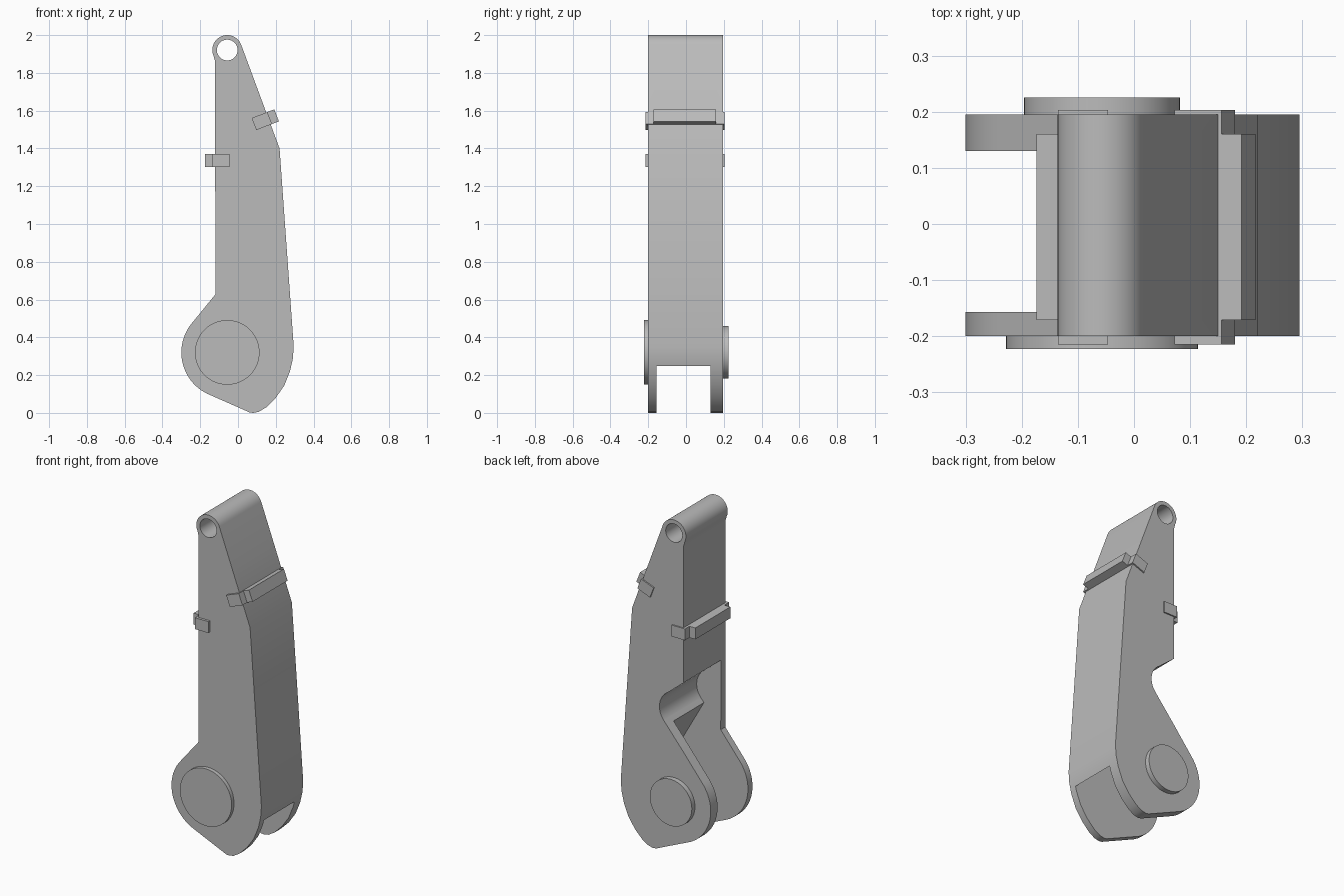
import bpy, bmesh
from math import sin, cos, radians
from mathutils import Matrix, Vector

if "Cube" in bpy.data.objects:
    bpy.data.objects.remove(bpy.data.objects["Cube"])

grey = bpy.data.materials.new("plain grey")
grey.use_nodes = True
COLOUR = (0.5, 0.5, 0.5, 1)
grey.diffuse_color = COLOUR
grey.node_tree.nodes["Principled BSDF"].inputs["Base Color"].default_value = COLOUR

FRONT, BACK = -0.2, 0.195             # outer faces of the body
INNER_FRONT, INNER_BACK = -0.157, 0.13  # inner faces of the two cheeks
PIVOT, LOBE = Vector((-0.057, 0.32)), 0.243
EYE = Vector((-0.057, 1.921))


def arc(centre, radius, start, end, steps):
    """Points on an arc, angles in degrees."""
    angles = [radians(start + (end - start) * i / steps) for i in range(steps + 1)]
    return [(centre[0] + radius * cos(a), centre[1] + radius * sin(a)) for a in angles]


def prism(name, points, y0, y1, matrix=Matrix()):
    """Extrude an x-z outline from y0 to y1."""
    bm = bmesh.new()
    face = bm.faces.new([bm.verts.new((x, y0, z)) for x, z in points])
    new = bmesh.ops.extrude_face_region(bm, geom=[face])["geom"]
    verts = [v for v in new if isinstance(v, bmesh.types.BMVert)]
    bmesh.ops.translate(bm, verts=verts, vec=(0, y1 - y0, 0))
    bm.transform(matrix)
    bmesh.ops.recalc_face_normals(bm, faces=bm.faces)
    mesh = bpy.data.meshes.new(name)
    bm.to_mesh(mesh)
    bm.free()
    mesh.materials.append(grey)
    ob = bpy.data.objects.new(name, mesh)
    bpy.context.collection.objects.link(ob)
    return ob


def select(ob):
    bpy.ops.object.select_all(action="DESELECT")
    ob.select_set(True)
    bpy.context.view_layer.objects.active = ob


def cut(ob, cutter):
    cutter.hide_render = True
    mod = ob.modifiers.new("cut", "BOOLEAN")
    mod.operation, mod.solver, mod.object = "DIFFERENCE", "EXACT", cutter
    select(ob)
    bpy.ops.object.modifier_apply(modifier=mod.name)
    bpy.data.objects.remove(cutter)


def rect(x0, x1, z0, z1):
    return [(x0, z0), (x1, z0), (x1, z1), (x0, z1)]


# Body outline: round lobe, blunt toe, tapering side and eye at the top
outline = [(-0.12, 0.627)]
outline += arc(PIVOT, LOBE, 140, 244, 24)
outline += [(0.04, 0.012), (0.06, 0.003), (0.08, 0), (0.11, 0.006), (0.15, 0.03),
            (0.2, 0.08), (0.245, 0.145), (0.275, 0.22), (0.29, 0.285), (0.295, 0.35)]
outline += [(0.22, 1.4)]
outline += arc(EYE, 0.079, 21, 205, 24)
outline += [(-0.121, 1.86)]
body = prism("link_body", outline, FRONT, BACK)

# Hollow between the cheeks at the lower end
cut(body, prism("slot_cutter", [(-0.1, 0.8), (-0.012, 0.765), (0.294, 0.228), (0.5, 0.228),
                                (0.5, -0.1), (-0.5, -0.1), (-0.5, 0.4)],
                INNER_FRONT, INNER_BACK))

# Rounded notch through the back cheek and core
normal, along = Vector((-0.765, 0.644)), Vector((0.644, 0.765))
line = PIVOT + normal * (LOBE + 0.003)
low, high = line - along * 0.3, line + along * 0.4
notch = [tuple(low), tuple(high)]
notch += arc(high + normal * 0.115, 0.115, -40, 60, 12)
notch += [(-0.12, 1.042), (-0.5, 1.27), (-0.6, 0.6)]
cut(body, prism("notch_cutter", notch, INNER_FRONT, 0.4))

# Sloping shoulders that thin the head on both faces
W, THIN = 0.068, 0.035
for face, side in ((FRONT, -1), (BACK, 1)):
    section = [(-W, face + side * THIN), (W, face - side * THIN),
               (1, face - side * THIN), (1, face + side * THIN * 2), (-W, face + side * THIN * 2)]
    tilt = radians(40.6)
    # columns: section height, run along the shoulder, thickness
    u, v = Vector((cos(tilt), 0, sin(tilt))), Vector((-sin(tilt), 0, cos(tilt)))
    m = Matrix((v, u, Vector((0, 1, 0)))).transposed().to_4x4()
    m.translation = (-0.12, 0, 1.44)
    cut(body, prism("shoulder_cutter", section, -1, 1, m))

# Eye hole
cut(body, prism("eye_cutter", arc(EYE, 0.055, 0, 350, 35), -0.4, 0.4))

# Pivot caps
front_cap = prism("front_pivot_cap", arc(PIVOT, 0.171, 0, 354, 59), -0.223, FRONT + 0.002)
back_cap = prism("back_pivot_cap", arc(PIVOT, 0.139, 0, 354, 59), BACK - 0.002, 0.225)

# Clips: a bar across the edge with a tab on either face
clip_places = (("left_clip", Matrix.Translation((0.165, 0, 1.56)) @ Matrix.Rotation(radians(-21), 4, "Y")),
               ("right_clip", Matrix.Translation((-0.132, 0, 1.337)) @ Matrix.Rotation(radians(180), 4, "Y")))
for name, place in clip_places:
    prism(name + "_bar", rect(-0.02, 0.042, -0.034, 0.034), -0.171, 0.16, place)
    prism(name + "_front_tab", rect(-0.086, 0.003, -0.034, 0.034), -0.215, -0.171, place)
    prism(name + "_back_tab", rect(-0.086, 0.003, -0.034, 0.034), 0.16, 0.203, place)

for ob in (body, front_cap, back_cap):
    select(ob)
    bpy.ops.object.shade_smooth_by_angle(angle=radians(25))
